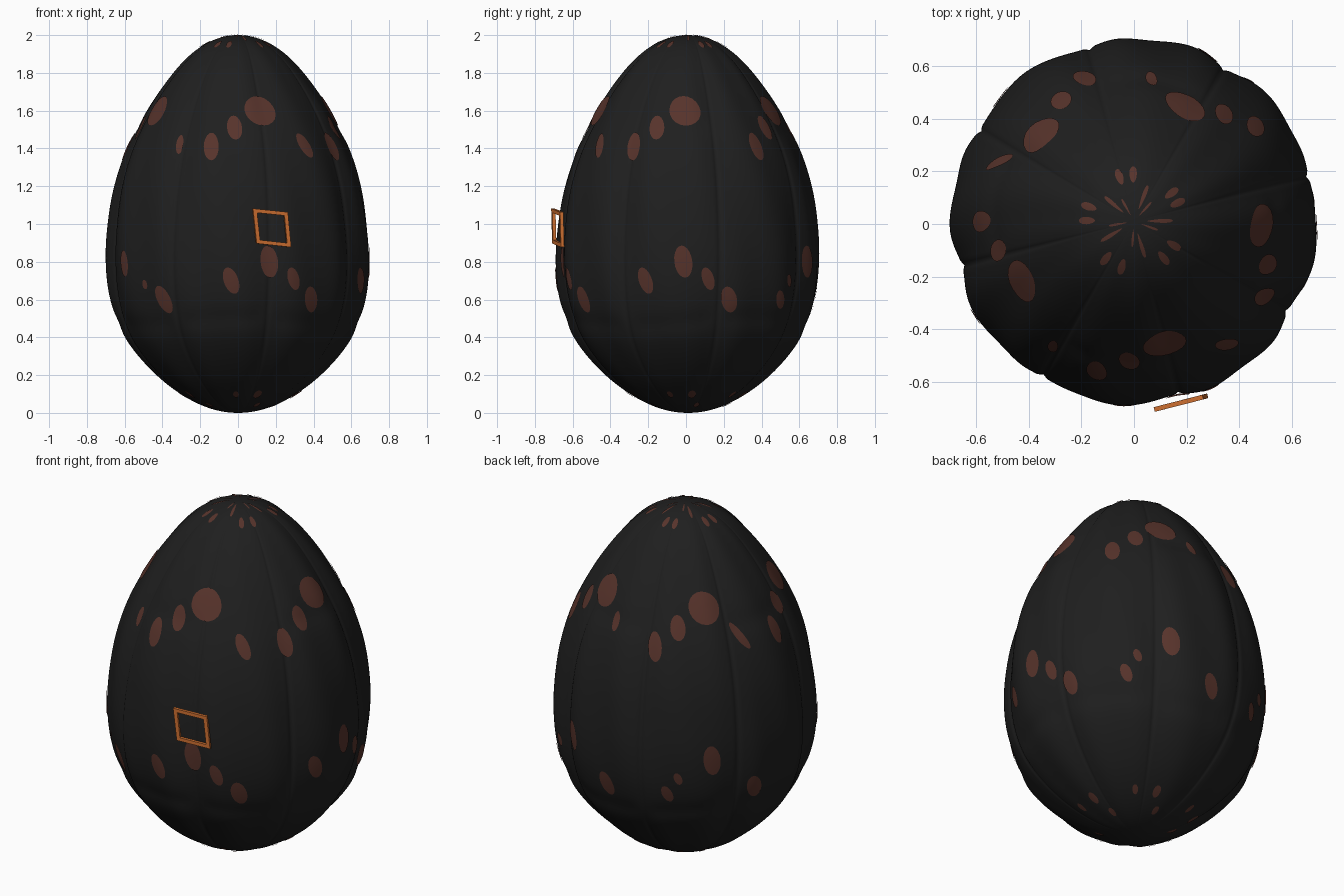
import bpy, bmesh, math
from mathutils import Vector

if "Cube" in bpy.data.objects:
    bpy.data.objects.remove(bpy.data.objects["Cube"])

SEAM0, PANELS = math.radians(14.5), 8
# width factors of the egg at even heights, bottom to top
WIDTH = [.68, .725, .75, .735, .71, .685, .665, .64, .605, .575, .57]


def material(name, rgb):
    m = bpy.data.materials.new(name)
    m.diffuse_color = (*rgb, 1)
    m.use_nodes = True
    m.node_tree.nodes["Principled BSDF"].inputs["Base Color"].default_value = m.diffuse_color
    return m


black = material("soft black", (.0135, .0135, .0135))
brown = material("dark red brown", (.095, .033, .024))
orange = material("orange", (.62, .16, .03))


def width_at(z):
    t = max(0, min(9.9999, z * 5))
    i = int(t)
    f = t - i
    p = [WIDTH[max(0, min(10, i + k))] for k in (-1, 0, 1, 2)]
    return p[1] + .5 * f * (p[2] - p[0] + f * (2 * p[0] - 5 * p[1] + 4 * p[2] - p[3]
                            + f * (3 * (p[1] - p[2]) + p[3] - p[0])))


def surface(theta, phi, groove=True):
    """Quilted egg surface: theta around, phi from the bottom pole."""
    z = 1 - math.cos(phi)
    step = 2 * math.pi / PANELS
    k = (theta - SEAM0) / step
    panel = math.floor(k)
    d = min(k - panel, 1 - k + panel)            # 0 at seam, 0.5 mid panel
    r = width_at(z) * math.sin(phi)
    puff = -.022 * math.exp(-(d / .16) ** 2)     # padded panels
    fold = .008 * math.sin(13 * theta + 4 * z + 1)
    level = .5 + .02 * math.sin(3 * theta)
    tuck = -.012 * math.exp(-((z - level + .02) / .05) ** 2)
    if panel % 2:
        tuck -= .012 * math.exp(-((z - 1.5) / .05) ** 2)
    line = -.014 * math.exp(-(d / .022) ** 2) if groove else 0
    r *= 1 + puff + fold + tuck * min(1, d * 6) + line
    return Vector((r * math.cos(theta), r * math.sin(theta) + .01, z))


def finish(bm, name, mat, smooth=True):
    me = bpy.data.meshes.new(name)
    bm.normal_update()
    bm.to_mesh(me)
    bm.free()
    me.materials.append(mat)
    for p in me.polygons:
        p.use_smooth = smooth
    ob = bpy.data.objects.new(name, me)
    bpy.context.collection.objects.link(ob)
    return ob


# padded egg shell
bm = bmesh.new()
N, M = 360, 120
rings = [[bm.verts.new(surface(SEAM0 + 2 * math.pi * i / N, math.pi * j / M))
          for i in range(N)] for j in range(1, M)]
for a, b in zip(rings, rings[1:]):
    for i in range(N):
        n = (i + 1) % N
        bm.faces.new((a[i], a[n], b[n], b[i]))
bottom, top = bm.verts.new((0, .01, 0)), bm.verts.new((0, .01, 2))
for i in range(N):
    n = (i + 1) % N
    bm.faces.new((bottom, rings[0][n], rings[0][i]))
    bm.faces.new((top, rings[-1][i], rings[-1][n]))
finish(bm, "egg_shell", black)


def add_spot(bm, angle, z, w, h, lean):
    """Thin oval plate that follows the shell."""
    th0, ph0 = math.radians(angle), math.acos(1 - z)

    def point(a, b):
        c = surface(th0, ph0, False)
        r = max(.02, math.hypot(c.x, c.y - .01))
        ds = (surface(th0, ph0 + .01, False) - surface(th0, ph0 - .01, False)).length / .02
        th, ph = th0 + (a - lean * b) / r, ph0 + b / ds
        p = surface(th, ph, False)
        e = .004
        n = (surface(th + e, ph, False) - surface(th - e, ph, False)).cross(
            surface(th, ph + e, False) - surface(th, ph - e, False)).normalized()
        return bm.verts.new(p + n * .004)

    seg, mid = 20, point(0, 0)
    last = None
    for k in range(1, 5):
        ring = [point(w / 2 * k / 4 * math.cos(2 * math.pi * i / seg),
                      h / 2 * k / 4 * math.sin(2 * math.pi * i / seg)) for i in range(seg)]
        for i in range(seg):
            n = (i + 1) % seg
            if last:
                bm.faces.new((last[i], ring[i], ring[n], last[n]))
            else:
                bm.faces.new((mid, ring[i], ring[n]))
        last = ring


# five groups of spots: (angle offset, height, width, length, lean, groups that have it)
BASES = (-76, -2, 66, 137, 208)
GROUP = [(0, 1.6, .165, .18, .1, "01234"), (-16, 1.51, .08, .14, .1, "01234"),
         (-28, 1.41, .08, .16, .1, "01234"), (23, 1.415, .07, .14, .3, "0"),
         (17, 1.49, .045, .11, .1, "2"), (19, 1.44, .05, .16, .5, "3"),
         (29, 1.42, .04, .11, .1, "4"),
         (0, .8, .095, .17, .1, "0123"), (3, .79, .07, .14, .1, "4"),
         (11, .71, .065, .12, .25, "01"), (16, .68, .035, .05, .1, "4"),
         (21, .6, .085, .14, .2, "0123"), (26, .6, .09, .15, .3, "4"),
         (-17, .7, .08, .14, .25, "01"), (-20, .6, .06, .1, .25, "23"),
         (-15, .7, .045, .07, .2, "23")]
# small streaks gathered at both ends of every group
STREAKS = [(-29, 1.95, .028, .07), (25, 1.95, .028, .07), (3, 1.985, .014, .1),
           (-18, 1.994, .008, .07), (6, .1, .04, .075), (-16, .1, .03, .06),
           (15, .045, .03, .06)]
bm = bmesh.new()
for g, base in enumerate(BASES):
    for off, z, w, h, lean, groups in GROUP:
        if str(g) in groups:
            add_spot(bm, base + off, z, w, h, lean)
    for off, z, w, h in STREAKS:
        add_spot(bm, base + off, z, w, h, 0)
finish(bm, "shell_spots", brown)

# slanted square frame in front, made of flat bars
bm = bmesh.new()
outer = [Vector(c) for c in ((.077, -.705, 1.082), (.262, -.658, 1.063),
                             (.28, -.653, .877), (.097, -.700, .897))]
centre = sum(outer, Vector()) / 4
depth = (outer[1] - outer[0]).cross(outer[3] - outer[0]).normalized() * .009
loops = [[bm.verts.new(centre + (c - centre) * s + depth * side) for c in outer]
         for s, side in ((1, -1), (1, 1), (.78, 1), (.78, -1))]
for k in range(4):
    a, b = loops[k], loops[(k + 1) % 4]
    for i in range(4):
        n = (i + 1) % 4
        bm.faces.new((a[i], a[n], b[n], b[i]))
bmesh.ops.recalc_face_normals(bm, faces=bm.faces)
finish(bm, "diamond_frame", orange, False)
